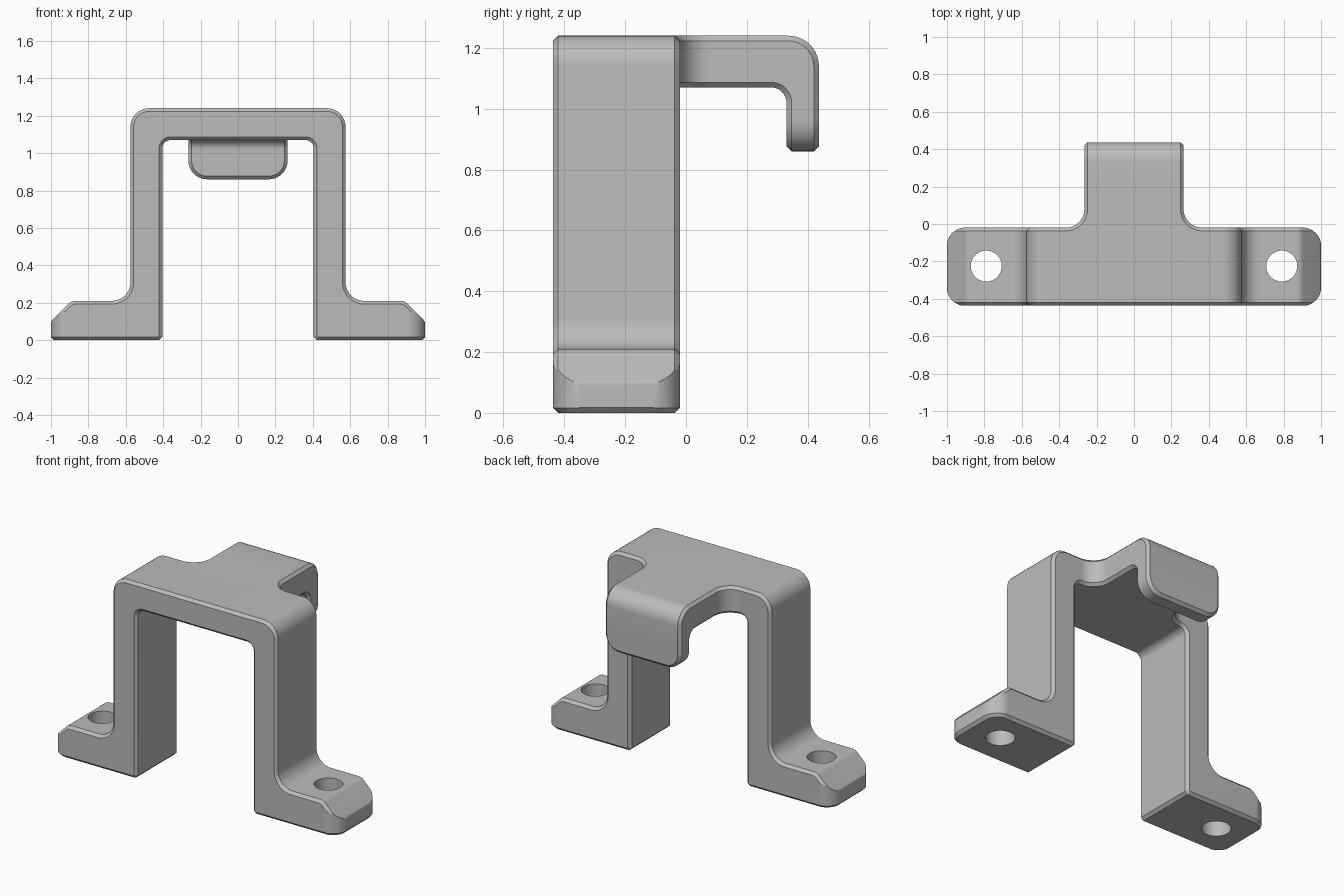
import bpy, bmesh, math
from mathutils import Vector

cube = bpy.data.objects.get("Cube")
if cube:
    bpy.data.objects.remove(cube)

C = 0.017                       # edge chamfer
FRONT, BACK, TIP = -0.437, -0.02, 0.437
TOP, UNDER = 1.24, 1.07
TONGUE = 0.265                  # half width of the tongue

metal = bpy.data.materials.new("plain grey")
metal.use_nodes = True
grey = (0.5, 0.5, 0.5, 1)
metal.diffuse_color = grey
metal.node_tree.nodes["Principled BSDF"].inputs["Base Color"].default_value = grey


def rounded(corners, steps=10):
    """Outline from (u, v) or (u, v, radius) corners, with arcs at the radii."""
    out = []
    for i, c in enumerate(corners):
        p = Vector(c[:2])
        if len(c) == 2:
            out.append(p)
            continue
        a = (Vector(corners[i - 1][:2]) - p).normalized()
        b = (Vector(corners[(i + 1) % len(corners)][:2]) - p).normalized()
        half = a.angle(b) / 2
        centre = p + (a + b).normalized() * c[2] / math.sin(half)
        s = p + a * c[2] / math.tan(half) - centre
        e = p + b * c[2] / math.tan(half) - centre
        turn = s.angle(e)
        for k in range(steps + 1):
            t = k / steps
            out.append(centre + (s * math.sin((1 - t) * turn) + e * math.sin(t * turn)) / math.sin(turn))
    return out


def inset(pts, d):
    """Move an outline inwards by d with mitred corners."""
    area = sum(pts[i - 1].cross(pts[i]) for i in range(len(pts)))
    side = 1 if area > 0 else -1
    out = []
    for i, p in enumerate(pts):
        a = (p - pts[i - 1]).normalized()
        b = (pts[(i + 1) % len(pts)] - p).normalized()
        n, m = Vector((-a.y, a.x)) * side, Vector((-b.y, b.x)) * side
        out.append(p + (n + m) * d / (1 + n.dot(m)))
    return out


def prism(name, corners, lo, hi, axis):
    """Extrude an outline along an axis, chamfering both end rims."""
    pts = rounded(corners)
    small = inset(pts, C)
    place = {"x": lambda p, d: (d, p.x, p.y),
             "y": lambda p, d: (p.x, d, p.y),
             "z": lambda p, d: (p.x, p.y, d)}[axis]
    bm = bmesh.new()
    rings = [[bm.verts.new(place(p, d)) for p in ring]
             for ring, d in ((small, lo), (pts, lo + C), (pts, hi - C), (small, hi))]
    for r, s in zip(rings, rings[1:]):
        for i in range(len(r)):
            bm.faces.new((r[i - 1], r[i], s[i], s[i - 1]))
    bm.faces.new(rings[0])
    bm.faces.new(rings[-1])
    bmesh.ops.recalc_face_normals(bm, faces=bm.faces)
    mesh = bpy.data.meshes.new(name)
    bm.to_mesh(mesh)
    bm.free()
    mesh.materials.append(metal)
    ob = bpy.data.objects.new(name, mesh)
    bpy.context.collection.objects.link(ob)
    return ob


def combine(target, other, operation):
    """Apply a boolean and discard the helper."""
    bpy.context.view_layer.objects.active = target
    mod = target.modifiers.new("combine", "BOOLEAN")
    mod.operation, mod.object, mod.solver = operation, other, "EXACT"
    bpy.ops.object.modifier_apply(modifier=mod.name)
    bpy.data.objects.remove(other)


def mirrored(half):
    return half + [(-c[0], *c[1:]) for c in reversed(half)]


# Arch with two feet
arch = [(0.405, UNDER, 0.045), (0.405, C), (0.405 + C, 0), (1 - C, 0), (1, C),
        (1, 0.1, 0.03), (0.89, 0.21, 0.05), (0.575, 0.21, 0.1), (0.575, TOP, 0.1)]
bracket = prism("bracket", mirrored(arch), FRONT, BACK, "y")

# Round the outer corners of the feet
e = 0.001
trim = prism("foot_rounding", mirrored([(1 + e, FRONT - e, 0.1), (1 + e, BACK + e, 0.1)]),
             -e, 1.5, "z")
combine(bracket, trim, "INTERSECT")

# Tongue root, flaring into the arch
root = [(0.38, -0.1), (0.38, BACK), (TONGUE, BACK, 0.1), (TONGUE, 0.2)]
combine(bracket, prism("tongue_root", mirrored(root), UNDER, TOP, "z"), "UNION")

# Tongue bending down at the back
bend = [(-0.1, UNDER), (0.33, UNDER, 0.05), (0.33, 0.97), (TIP, 0.97),
        (TIP, TOP, 0.1), (-0.1, TOP)]
combine(bracket, prism("tongue_bend", bend, -TONGUE, TONGUE, "x"), "UNION")

# Hook tip with rounded lower corners
tip = [(TONGUE, 1.02), (TONGUE, 0.86, 0.1)]
combine(bracket, prism("hook_tip", mirrored(tip), 0.33, TIP, "y"), "UNION")

# Screw holes through the feet
for side in (-1, 1):
    bpy.ops.mesh.primitive_cylinder_add(vertices=48, radius=0.083, depth=1,
                                        location=(side * 0.79, -0.225, 0.1))
    drill = bpy.context.object
    drill.data.materials.append(metal)
    combine(bracket, drill, "DIFFERENCE")

bpy.ops.object.select_all(action="DESELECT")
bracket.select_set(True)
bpy.context.view_layer.objects.active = bracket
bpy.ops.object.shade_smooth_by_angle(angle=math.radians(25))
